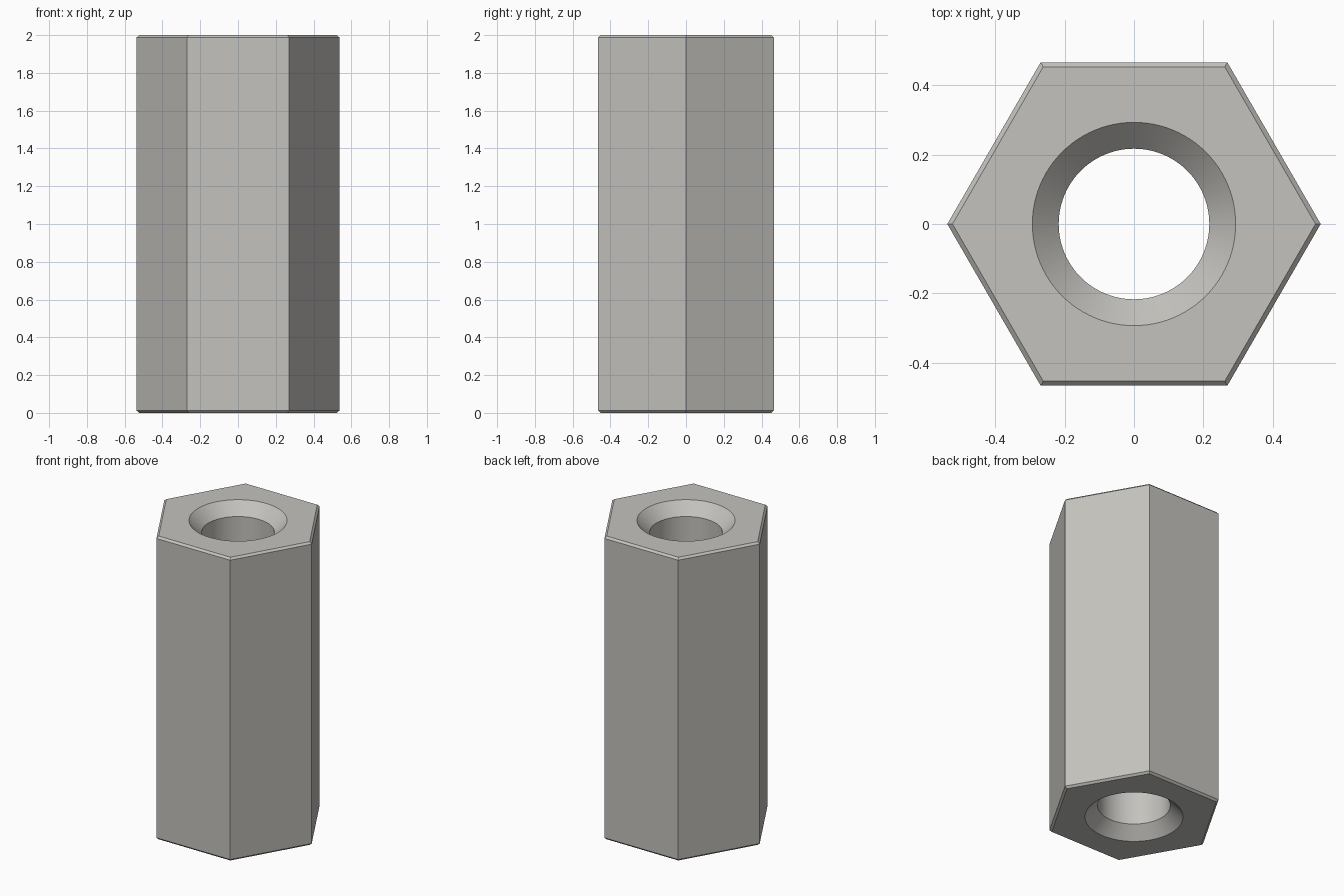
import bpy
import bmesh
from math import cos, sin, tau, radians

cube = bpy.data.objects.get("Cube")
if cube:
    bpy.data.objects.remove(cube, do_unlink=True)

HEIGHT = 2.0
HEX_RADIUS = 0.538      # centre to corner
CHAMFER = 0.013         # outer edge bevel
BORE_RADIUS = 0.217
SINK = 0.076            # countersink depth and width
BORE_SIDES = 96

# Brushed metal
metal = bpy.data.materials.new("light warm grey metal")
metal.use_nodes = True
colour = (0.55, 0.54, 0.51, 1.0)
metal.diffuse_color = colour
metal.node_tree.nodes["Principled BSDF"].inputs["Base Color"].default_value = colour

bm = bmesh.new()


def ring(radius, z, sides):
    """Closed loop of edges around the z axis."""
    verts = [bm.verts.new((radius * cos(tau * i / sides), radius * sin(tau * i / sides), z))
             for i in range(sides)]
    return [bm.edges.new((verts[i], verts[(i + 1) % sides])) for i in range(sides)]


def skin(loops):
    """Walls between neighbouring loops."""
    for a, b in zip(loops, loops[1:]):
        bmesh.ops.bridge_loops(bm, edges=a + b)


# Hexagonal body with chamfered ends
inner_hex = HEX_RADIUS - CHAMFER / cos(tau / 12)
body = [ring(r, z, 6) for r, z in (
    (inner_hex, 0), (HEX_RADIUS, CHAMFER),
    (HEX_RADIUS, HEIGHT - CHAMFER), (inner_hex, HEIGHT))]
skin(body)

# Through bore, countersunk at both ends
bore = [ring(r, z, BORE_SIDES) for r, z in (
    (BORE_RADIUS + SINK, 0), (BORE_RADIUS, SINK),
    (BORE_RADIUS, HEIGHT - SINK), (BORE_RADIUS + SINK, HEIGHT))]
skin(bore)

# Flat end faces between the hexagon and the bore
for end in (0, -1):
    bmesh.ops.triangle_fill(bm, edges=body[end] + bore[end], use_beauty=True)

bmesh.ops.recalc_face_normals(bm, faces=bm.faces)
mesh = bpy.data.meshes.new("hex_standoff")
bm.to_mesh(mesh)
bm.free()
mesh.materials.append(metal)
standoff = bpy.data.objects.new("hex_standoff", mesh)
bpy.context.collection.objects.link(standoff)

# Smooth bore, crisp hexagon and rims
bpy.ops.object.select_all(action="DESELECT")
standoff.select_set(True)
bpy.context.view_layer.objects.active = standoff
bpy.ops.object.shade_smooth_by_angle(angle=radians(25))
